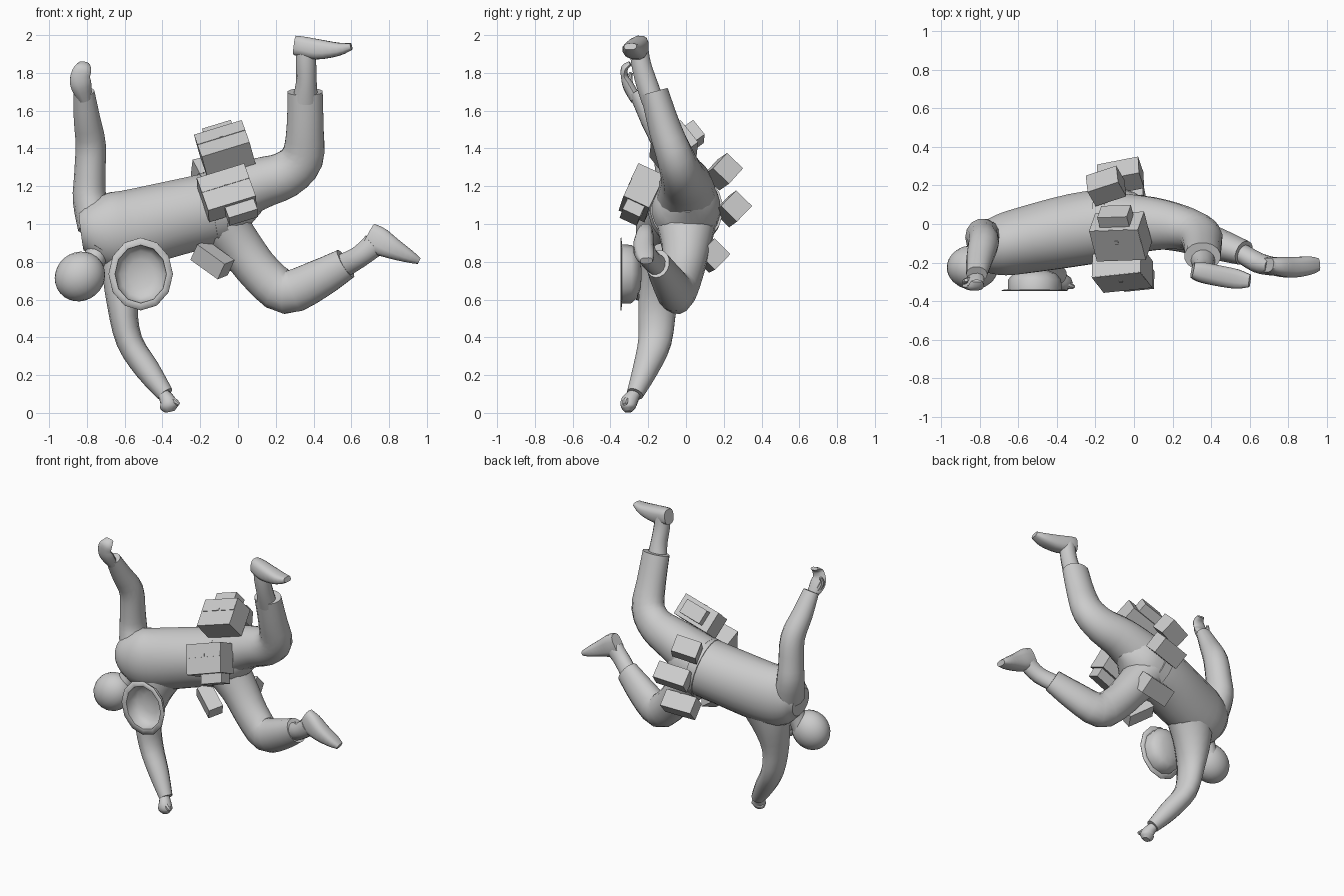
import bpy, bmesh, math
from mathutils import Vector, Euler

if "Cube" in bpy.data.objects:
    bpy.data.objects.remove(bpy.data.objects["Cube"])

grey = bpy.data.materials.new("plain_grey")
grey.diffuse_color = (0.6, 0.6, 0.6, 1)
grey.use_nodes = True
grey.node_tree.nodes["Principled BSDF"].inputs["Base Color"].default_value = grey.diffuse_color


def finish(name, bm, smooth=True):
    bmesh.ops.recalc_face_normals(bm, faces=bm.faces)
    me = bpy.data.meshes.new(name)
    bm.to_mesh(me)
    bm.free()
    me.materials.append(grey)
    ob = bpy.data.objects.new(name, me)
    bpy.context.collection.objects.link(ob)
    if smooth:
        bpy.context.view_layer.objects.active = ob
        ob.select_set(True)
        bpy.ops.object.shade_smooth_by_angle(angle=math.radians(40))
        ob.select_set(False)
    return ob


def bridge(bm, rings):
    for a, b in zip(rings, rings[1:]):
        n = len(a)
        for i in range(n):
            j = (i + 1) % n
            bm.faces.new((a[i], a[j], b[j], b[i]))


def catmull(p, steps):
    """Smooth path through points of any dimension."""
    out = []
    for i in range(len(p) - 1):
        a, b, c, d = p[max(i - 1, 0)], p[i], p[i + 1], p[min(i + 2, len(p) - 1)]
        for s in range(steps):
            t = s / steps
            out.append([0.5 * (2 * B + (C - A) * t + (2 * A - 5 * B + 4 * C - D) * t * t
                               + (3 * B - A - 3 * C + D) * t ** 3)
                        for A, B, C, D in zip(a, b, c, d)])
    return out + [list(p[-1])]


def tube(name, pts, sides=14, steps=3, power=1.0):
    """Loft of ellipses; each point is x, y, z, depth radius, in-plane radius.
    A power below one squares the section off."""
    path = catmull(pts, steps)
    bm = bmesh.new()
    rings = []
    for i, q in enumerate(path):
        c = Vector(q[:3])
        t = (Vector(path[min(i + 1, len(path) - 1)][:3]) - Vector(path[max(i - 1, 0)][:3])).normalized()
        a = (Vector((0, 1, 0)) - t * t.y).normalized()
        b = t.cross(a)
        ring = []
        for k in range(sides):
            u, v = math.cos((k + .5) * math.tau / sides), math.sin((k + .5) * math.tau / sides)
            u, v = [math.copysign(abs(w) ** power, w) for w in (u, v)]
            ring.append(bm.verts.new(c + a * q[3] * u + b * q[4] * v))
        rings.append(ring)
    bridge(bm, rings)
    bm.faces.new(rings[0])
    bm.faces.new(rings[-1])
    return finish(name, bm)


def turned(roll, tilt=-17, yaw=8):
    return Euler([math.radians(v) for v in (roll, tilt, yaw)]).to_matrix()


def box(name, centre, size, rot, offset=(0, 0, 0)):
    """Box in a rotated frame, moved by an offset inside that frame."""
    bm = bmesh.new()
    bmesh.ops.create_cube(bm, size=1)
    for v in bm.verts:
        v.co = rot @ Vector([a * b + o for a, b, o in zip(v.co, size, offset)]) + Vector(centre)
    return finish(name, bm, False)


# torso, collar, neck
tube("torso", [(-.83, -.12, .96, .09, .10), (-.78, -.12, .965, .13, .15), (-.69, -.11, .965, .16, .2),
               (-.57, -.085, .975, .173, .208), (-.3, -.03, 1.04, .19, .2), (-.1, 0, 1.085, .185, .195),
               (.0, .01, 1.12, .155, .155), (.1, .01, 1.15, .07, .09)], 20)
tube("collar", [(-.71, -.14, .92, .1, .11), (-.75, -.165, .855, .08, .08)], 16)
tube("neck", [(-.72, -.15, .91, .06, .065), (-.765, -.18, .8, .065, .06), (-.8, -.2, .72, .08, .07)])

# head
bm = bmesh.new()
bmesh.ops.create_uvsphere(bm, u_segments=20, v_segments=14, radius=1)
turn = Euler((0, math.radians(50), 0)).to_matrix()
for v in bm.verts:
    v.co = turn @ Vector((v.co.x * .128, v.co.y * .115, v.co.z * .137)) + Vector((-.837, -.225, .722))
finish("head", bm)

# arms and hands
tube("raised_arm", [(-.75, -.1, .99, .11, .1), (-.785, -.07, 1.13, .1, .09), (-.785, -.075, 1.25, .09, .083),
                    (-.78, -.1, 1.42, .082, .08), (-.8, -.18, 1.56, .065, .07), (-.815, -.26, 1.7, .045, .055)])
tube("raised_hand", [(-.81, -.265, 1.66, .03, .035), (-.83, -.305, 1.73, .03, .055),
                     (-.835, -.325, 1.78, .02, .052), (-.82, -.325, 1.825, .018, .045),
                     (-.815, -.295, 1.85, .012, .03)], 10)
tube("raised_thumb", [(-.85, -.29, 1.71, .02, .02), (-.875, -.3, 1.76, .018, .016),
                      (-.87, -.29, 1.8, .01, .01)], 8)
tube("lowered_arm", [(-.53, -.08, .95, .14, .19), (-.59, -.115, .77, .125, .135), (-.61, -.15, .57, .105, .083),
                     (-.575, -.165, .38, .09, .07), (-.48, -.215, .23, .068, .066),
                     (-.385, -.27, .1, .045, .045)])
tube("lowered_hand", [(-.4, -.265, .11, .03, .03), (-.37, -.3, .06, .045, .043),
                      (-.365, -.305, .03, .04, .048), (-.36, -.305, .006, .02, .025)], 10)
tube("lowered_thumb", [(-.37, -.3, .08, .02, .02), (-.335, -.32, .06, .018, .018),
                       (-.312, -.325, .045, .01, .01)], 8)

# trouser legs
tube("upper_leg", [(-.12, 0, 1.12, .17, .17), (.1, 0, 1.21, .14, .14), (.25, -.02, 1.26, .115, .125),
                   (.34, -.055, 1.35, .1, .115), (.355, -.11, 1.5, .088, .1), (.355, -.168, 1.7, .075, .095)], 16)
tube("lower_leg", [(-.12, 0, 1.04, .17, .15), (.01, 0, .88, .13, .122), (.125, -.02, .735, .11, .115),
                   (.255, -.05, .64, .098, .118), (.42, -.1, .705, .085, .105), (.57, -.15, .79, .065, .085)], 16)

# ankles and shoes
tube("upper_ankle", [(.355, -.175, 1.65, .06, .07), (.362, -.21, 1.75, .058, .055),
                     (.36, -.238, 1.85, .053, .054), (.358, -.25, 1.94, .05, .052)])
tube("upper_shoe", [(.303, -.24, 1.945, .04, .053), (.34, -.248, 1.94, .052, .054),
                    (.42, -.265, 1.925, .055, .055), (.53, -.285, 1.925, .052, .036),
                    (.6, -.295, 1.94, .033, .018)], 12, power=.7)
tube("lower_ankle", [(.54, -.14, .77, .05, .065), (.64, -.2, .825, .053, .058), (.72, -.22, .89, .048, .065)])
tube("lower_shoe", [(.69, -.212, .94, .038, .07), (.745, -.22, .91, .05, .075), (.82, -.225, .87, .054, .058),
                    (.91, -.215, .827, .048, .034), (.957, -.21, .805, .033, .018)], 12, power=.7)

# brimmed bowl helmet, open to the front
bm = bmesh.new()
rings = []
for s, y in ((1, -.347), (.8, -.342), (.78, -.29), (.64, -.262), (.4, -.245), (.08, -.24)):
    rings.append([bm.verts.new((-.515 + .17 * s * math.cos(k * math.tau / 12), y,
                                .735 + .192 * s * math.sin(k * math.tau / 12))) for k in range(12)])
bridge(bm, rings)
bm.faces.new(rings[-1])
helmet = finish("helmet", bm)
solid = helmet.modifiers.new("shell", 'SOLIDIFY')
solid.thickness = .005

# two large belly pouches, each with a small side pocket, lid and clasp
for name, c, roll, side, slide, yaw in (("upper_pouch", (-.07, -.065, 1.395), -53, 1, 0, 2),
                                        ("front_pouch", (-.06, -.235, 1.165), -26, -1, .04, 6)):
    rot = turned(roll, yaw=yaw)
    box(name, c, (.265, .15, .2), rot)
    box(name + "_pocket", c, (.16, .1, .08), rot, (slide, 0, side * .125))
    box(name + "_lid", c, (.263, .006, .09), rot, (0, -.075, .054))
    box(name + "_clasp", c, (.02, .006, .02), rot, (0, -.078, .02))

# small pouches around the back and underside of the waist
for name, c, size, roll, tilt, yaw in (
        ("back_pouch_1", (-.145, .197, 1.277), (.17, .118, .118), 45, -12, 18),
        ("back_pouch_2", (-.07, .247, 1.08), (.22, .118, .118), 45, -8, 11),
        ("back_pouch_3", (-.055, .137, .833), (.22, .118, .118), 45, -4, 8),
        ("under_pouch", (-.135, -.13, .81), (.19, .1, .1), 15, 33, -25)):
    box(name, c, size, turned(roll, tilt, yaw))

# belt holding the pouches
tube("belt", [(-.16, -.005, 1.07, .197, .205), (-.1, .003, 1.085, .195, .203)], 20, 1)
